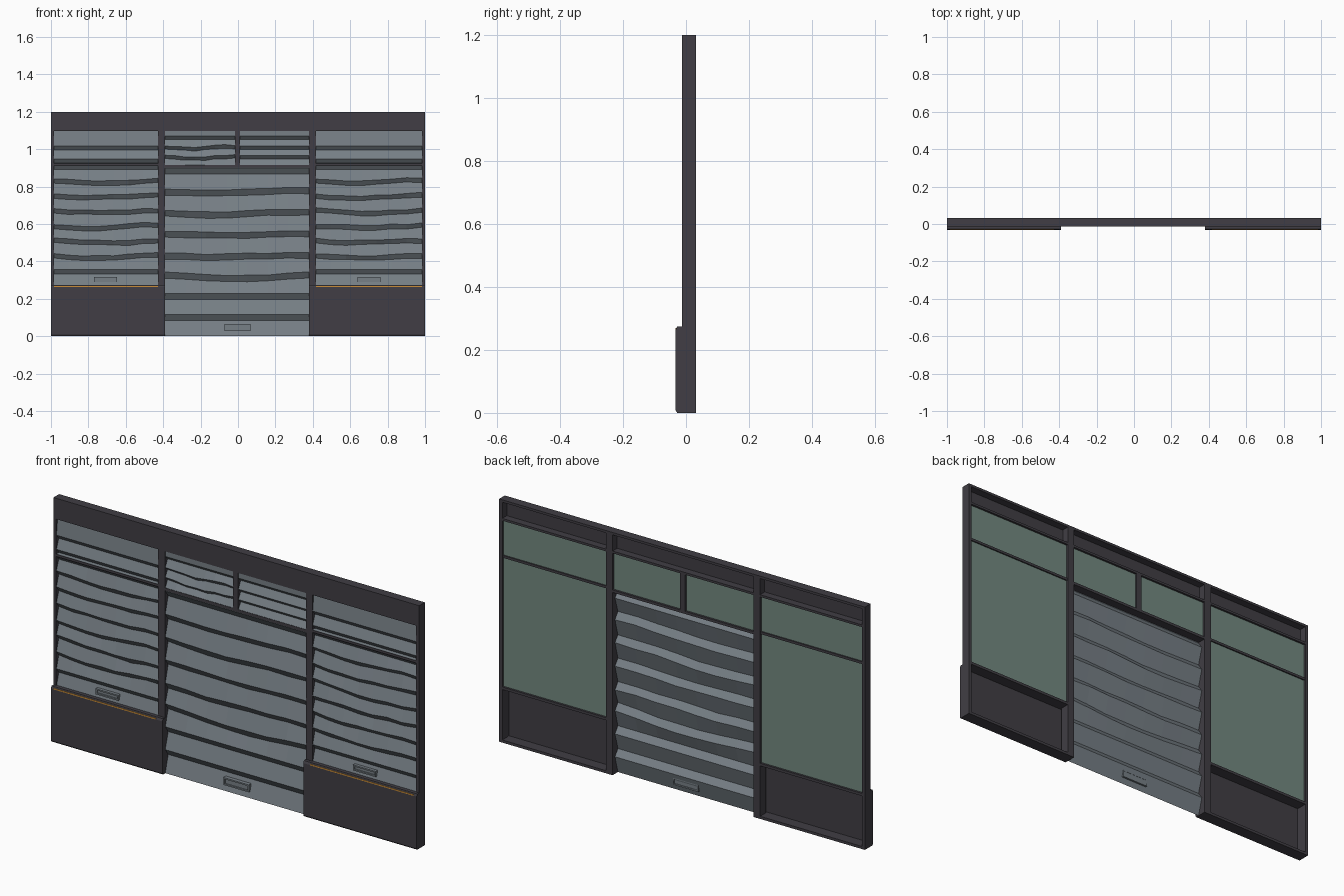
import bpy, bmesh, math, random

if "Cube" in bpy.data.objects:
    bpy.data.objects.remove(bpy.data.objects["Cube"])

random.seed(4)
FRONT, BACK = -0.013, 0.031


def material(name, rgb):
    m = bpy.data.materials.new(name)
    m.diffuse_color = (*rgb, 1)
    m.use_nodes = True
    m.node_tree.nodes["Principled BSDF"].inputs["Base Color"].default_value = m.diffuse_color
    return m


DARK = material("dark frame", (0.052, 0.048, 0.058))
STEEL = material("grey shutter steel", (0.185, 0.215, 0.24))
GLASS = material("green glass", (0.17, 0.25, 0.215))
ORANGE = material("orange strip", (0.6, 0.27, 0.04))


def finish(name, bm, mat):
    me = bpy.data.meshes.new(name)
    bm.to_mesh(me)
    bm.free()
    me.materials.append(mat)
    ob = bpy.data.objects.new(name, me)
    bpy.context.collection.objects.link(ob)
    return ob


def add_box(bm, x0, x1, y0, y1, z0, z1):
    vs = bmesh.ops.create_cube(bm, size=1)["verts"]
    for v in vs:
        v.co = ((x0 + x1) / 2 + v.co.x * (x1 - x0),
                (y0 + y1) / 2 + v.co.y * (y1 - y0),
                (z0 + z1) / 2 + v.co.z * (z1 - z0))


def box(name, mat, *dims):
    bm = bmesh.new()
    add_box(bm, *dims)
    return finish(name, bm, mat)


def extrude_x(name, mat, profile, x0, x1):
    """Extrude a closed (y, z) profile along x."""
    bm = bmesh.new()
    a = [bm.verts.new((x0, y, z)) for y, z in profile]
    b = [bm.verts.new((x1, y, z)) for y, z in profile]
    bm.faces.new(a)
    bm.faces.new(b[::-1])
    for i in range(len(a)):
        j = (i + 1) % len(a)
        bm.faces.new((a[j], a[i], b[i], b[j]))
    bmesh.ops.recalc_face_normals(bm, faces=bm.faces)
    return finish(name, bm, mat)


def shutter(name, x0, x1, z0, z1, bands, half, yf, yb, bent=(9, 9), cols=7):
    """Sawtooth slats: wide faces lean out, narrow bands step back in.
    Bands whose height is inside the bent range are dented."""
    rows = [(z1, yf if z1 - bands[0] < 0.04 else (yf + yb) / 2, 0)]
    for c in bands:
        dent = 1 if bent[0] < c < bent[1] else 0
        rows += [(c + half, yf, dent), (c - half, yb, dent)]
    rows.append((z0, yf, 0))
    bm = bmesh.new()
    grid = []
    shift = [0] * (cols + 1)
    for k, (z, y, dent) in enumerate(rows):
        if k % 2 == 1:
            phase = random.uniform(-0.6, 0.6)
            amp = random.uniform(0.004, 0.010)
            shift = [amp * math.sin(i / cols * 5 + 2.6 + phase)
                     + random.uniform(-0.003, 0.003) for i in range(cols + 1)]
        grid.append([bm.verts.new((x0 + (x1 - x0) * i / cols, y,
                                   z + dent * (shift[i] + random.uniform(-.002, .002))))
                     for i in range(cols + 1)])
    for top, low in zip(grid, grid[1:]):
        for i in range(cols):
            bm.faces.new((low[i], low[i + 1], top[i + 1], top[i]))
    return finish(name, bm, STEEL)


def handle(name, x0, x1, z0, z1):
    """Pull handle: raised rim around a sunken plate."""
    bm = bmesh.new()
    t, y0, y1 = 0.007, -0.0128, 0.006
    add_box(bm, x0, x1, y0, y1, z0, z0 + t)
    add_box(bm, x0, x1, y0, y1, z1 - t, z1)
    add_box(bm, x0, x0 + t, y0, y1, z0 + t, z1 - t)
    add_box(bm, x1 - t, x1, y0, y1, z0 + t, z1 - t)
    add_box(bm, x0 + t, x1 - t, -0.006, 0.003, z0 + t, z1 - t)
    return finish(name, bm, STEEL)


# Hollow fascia, open at the back
extrude_x("fascia", DARK, [(BACK, 1.2), (FRONT, 1.2), (FRONT, 1.097), (BACK, 1.097),
                           (BACK, 1.108), (-0.005, 1.108), (-0.005, 1.188), (BACK, 1.188)], -1, 1)

# Hollow chamfered plinths, open at the back
plinth = [(BACK, 0), (-0.028, 0), (-0.033, 0.008), (-0.033, 0.264), (-0.028, 0.275),
          (BACK, 0.275), (BACK, 0.262), (-0.023, 0.262), (-0.023, 0.013), (BACK, 0.013)]
for side, x0, x1 in (("left", -1, -0.39), ("right", 0.38, 1)):
    extrude_x(side + "_plinth", DARK, plinth, x0, x1)
    for end, a, b in (("outer", x0, x0 + 0.015), ("inner", x1 - 0.015, x1)):
        box(f"{side}_plinth_{end}_wall", DARK, a, b, -0.024, BACK, 0.005, 0.27)

# Posts and bars
for name, a, b in (("left_end_post", -1, -0.985), ("left_door_post", -0.427, -0.39),
                   ("right_door_post", 0.38, 0.416), ("right_end_post", 0.983, 1)):
    box(name, DARK, a, b, FRONT, BACK, 0.002, 1.198)
box("door_lintel", DARK, -0.39, 0.38, FRONT, BACK, 0.903, 0.916)
box("transom_mullion", DARK, -0.017, 0.01, FRONT, BACK, 0.916, 1.1)

# Side windows: bar, glass, shutters, handle and sill strip
for side, x0, x1, hx in (("left", -0.985, -0.427, -0.708), ("right", 0.416, 0.983, 0.70)):
    box(side + "_window_bar", DARK, x0, x1, FRONT, 0.027, 0.912, 0.924)
    box(side + "_glass", GLASS, x0, x1, 0.017, 0.021, 0.27, 1.1)
    shutter(side + "_upper_shutter", x0, x1, 0.924, 1.098, [1.006, 0.936],
            0.011, -0.011, 0.007)
    shutter(side + "_shutter", x0, x1, 0.268, 0.912,
            [0.904] + [0.826 - 0.0802 * i for i in range(7)],
            0.012, -0.011, 0.007, bent=(0.4, 0.85))
    handle(side + "_handle", hx - 0.062, hx + 0.062, 0.289, 0.317)
    box(side + "_sill_strip", ORANGE, x0, x1, -0.0332, -0.03, 0.263, 0.269)

# Transom lights above the door
for side, x0, x1 in (("left", -0.39, -0.017), ("right", 0.01, 0.38)):
    box(side + "_transom_glass", GLASS, x0, x1, 0.017, 0.021, 0.916, 1.098)
    shutter(side + "_transom_shutter", x0, x1, 0.916, 1.098, [1.062, 1.007, 0.956],
            0.009, -0.011, 0.007, bent=(0.9, 1.03) if side == "left" else (9, 9))

# Door shutter
shutter("door_shutter", -0.39, 0.38, 0.0, 0.904,
        [0.884, 0.772, 0.656, 0.543, 0.428, 0.318, 0.213, 0.1],
        0.016, -0.011, 0.012, bent=(0.25, 0.8))
handle("door_handle", -0.071, 0.068, 0.028, 0.065)
